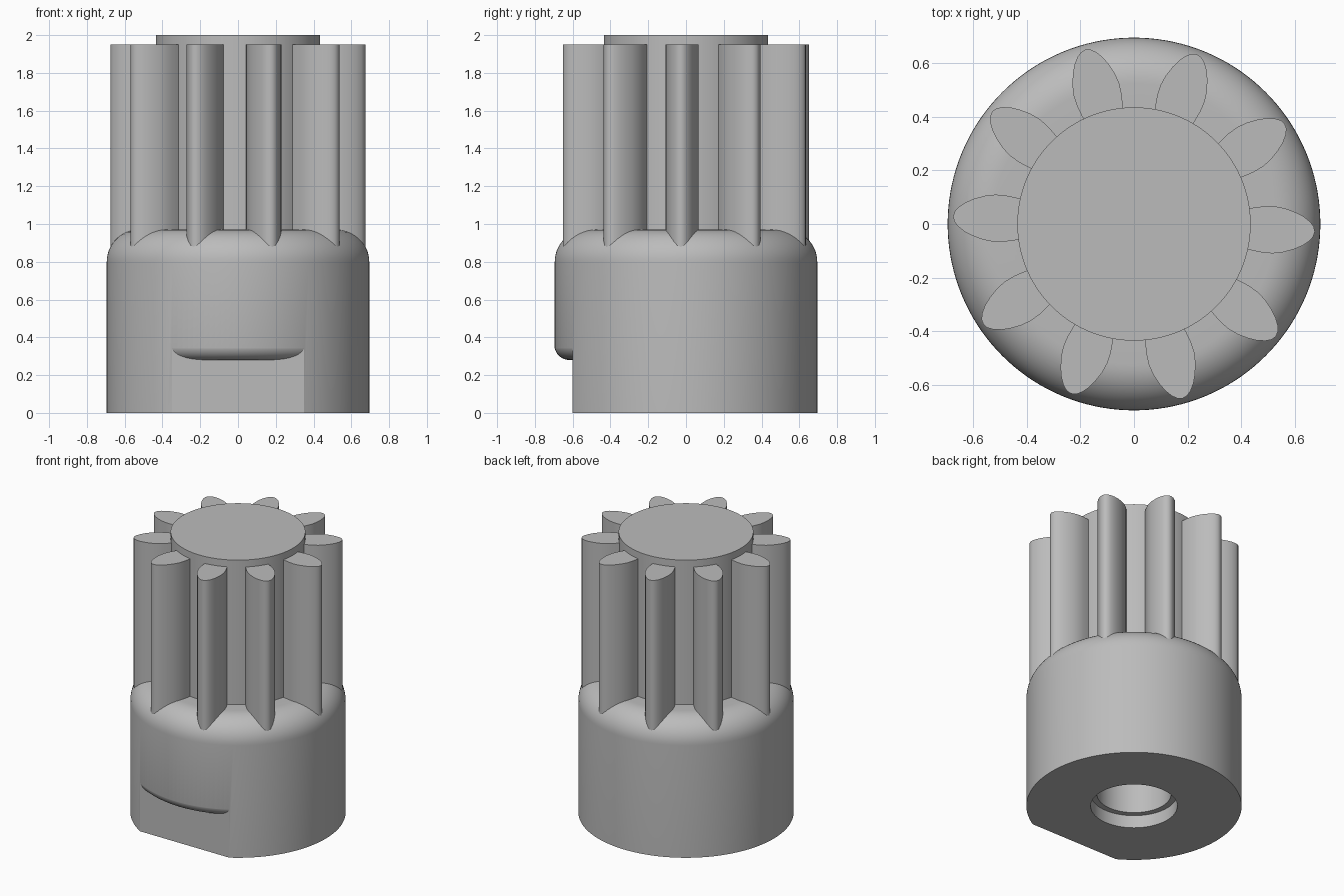
import bpy, bmesh
from math import sin, cos, pi, radians
from mathutils import Matrix, Vector

default = bpy.data.objects.get("Cube")
if default:
    bpy.data.objects.remove(default)

GREY = (0.5, 0.5, 0.5, 1)
metal = bpy.data.materials.new("plain_grey")
metal.use_nodes = True
metal.diffuse_color = GREY
metal.node_tree.nodes["Principled BSDF"].inputs["Base Color"].default_value = GREY


def make_object(name, bm):
    bmesh.ops.recalc_face_normals(bm, faces=bm.faces)
    mesh = bpy.data.meshes.new(name)
    bm.to_mesh(mesh)
    bm.free()
    mesh.materials.append(metal)
    ob = bpy.data.objects.new(name, mesh)
    bpy.context.collection.objects.link(ob)
    return ob


def select_only(ob):
    bpy.ops.object.select_all(action='DESELECT')
    ob.select_set(True)
    bpy.context.view_layer.objects.active = ob


def smooth(ob, angle=30):
    select_only(ob)
    bpy.ops.object.shade_smooth_by_angle(angle=radians(angle))


def arc(cx, cz, r, start, end, steps=12):
    """Points on a circular arc in the (radius, height) plane."""
    angles = [radians(start + (end - start) * i / steps) for i in range(steps + 1)]
    return [(cx + r * cos(a), cz + r * sin(a)) for a in angles]


def lathe(profile, segments=144):
    """Revolve a closed (radius, height) profile around z."""
    bm = bmesh.new()
    verts = [bm.verts.new((r, 0, z)) for r, z in profile]
    edges = [bm.edges.new((verts[i - 1], verts[i])) for i in range(len(verts))]
    bmesh.ops.spin(bm, geom=verts + edges, cent=(0, 0, 0), axis=(0, 0, 1),
                   angle=2 * pi, steps=segments, use_merge=True)
    bmesh.ops.remove_doubles(bm, verts=bm.verts, dist=1e-5)
    bmesh.ops.dissolve_degenerate(bm, edges=bm.edges, dist=1e-5)
    return bm


# Hub: base with rounded shoulder, core shaft and stepped blind bore
R, CORE, BORE, MOUTH, BORE_TOP = 0.695, 0.435, 0.24, 0.28, 1.6
hub = make_object("hub", lathe(
    [(MOUTH, 0), (R, 0)] + arc(R - 0.17, 0.8, 0.17, 0, 90)
    + [(CORE, 0.97), (CORE, 2), (0, 2), (0, BORE_TOP),
       (BORE, BORE_TOP), (BORE, 0.09), (MOUTH, 0.09)]))

# Flat on the front of the base, ending under a rounded lip
bm = lathe([(0.5, -0.1), (0.5, 0.28)] + arc(0.617, 0.36, 0.08, -90, 0)
           + [(0.9, 0.36), (0.9, -0.1)])
bmesh.ops.bisect_plane(bm, geom=bm.verts[:] + bm.edges[:] + bm.faces[:],
                       plane_co=(0, -0.6, 0), plane_no=(0, 1, 0), clear_outer=True)
bmesh.ops.holes_fill(bm, edges=[e for e in bm.edges if e.is_boundary])
cutter = make_object("flat_cutter", bm)
cutter.hide_render = True
cut = hub.modifiers.new("flat", 'BOOLEAN')
cut.operation, cut.solver, cut.object = 'DIFFERENCE', 'EXACT', cutter
select_only(hub)
bpy.ops.object.modifier_apply(modifier=cut.name)
bpy.data.objects.remove(cutter)
smooth(hub)

# Teeth: one leaf-shaped outline, repeated around the core
half = [(0.40, 0.07), (0.44, 0.079), (0.48, 0.086), (0.52, 0.088), (0.56, 0.082),
        (0.60, 0.069), (0.63, 0.055), (0.655, 0.037), (0.67, 0.019)]
outline = half + [(0.675, 0)] + [(x, -y) for x, y in reversed(half)]
for i in range(10):
    bm = bmesh.new()
    face = bm.faces.new([bm.verts.new((x, y, 0.7)) for x, y in outline])
    top = bmesh.ops.extrude_face_region(bm, geom=[face])["geom"]
    bmesh.ops.translate(bm, vec=Vector((0, 0, 1.25)),
                        verts=[v for v in top if isinstance(v, bmesh.types.BMVert)])
    bmesh.ops.rotate(bm, verts=bm.verts, cent=(0, 0, 0),
                     matrix=Matrix.Rotation(radians(36 * i - 2.4), 3, 'Z'))
    smooth(make_object(f"tooth_{i + 1}", bm), 40)
